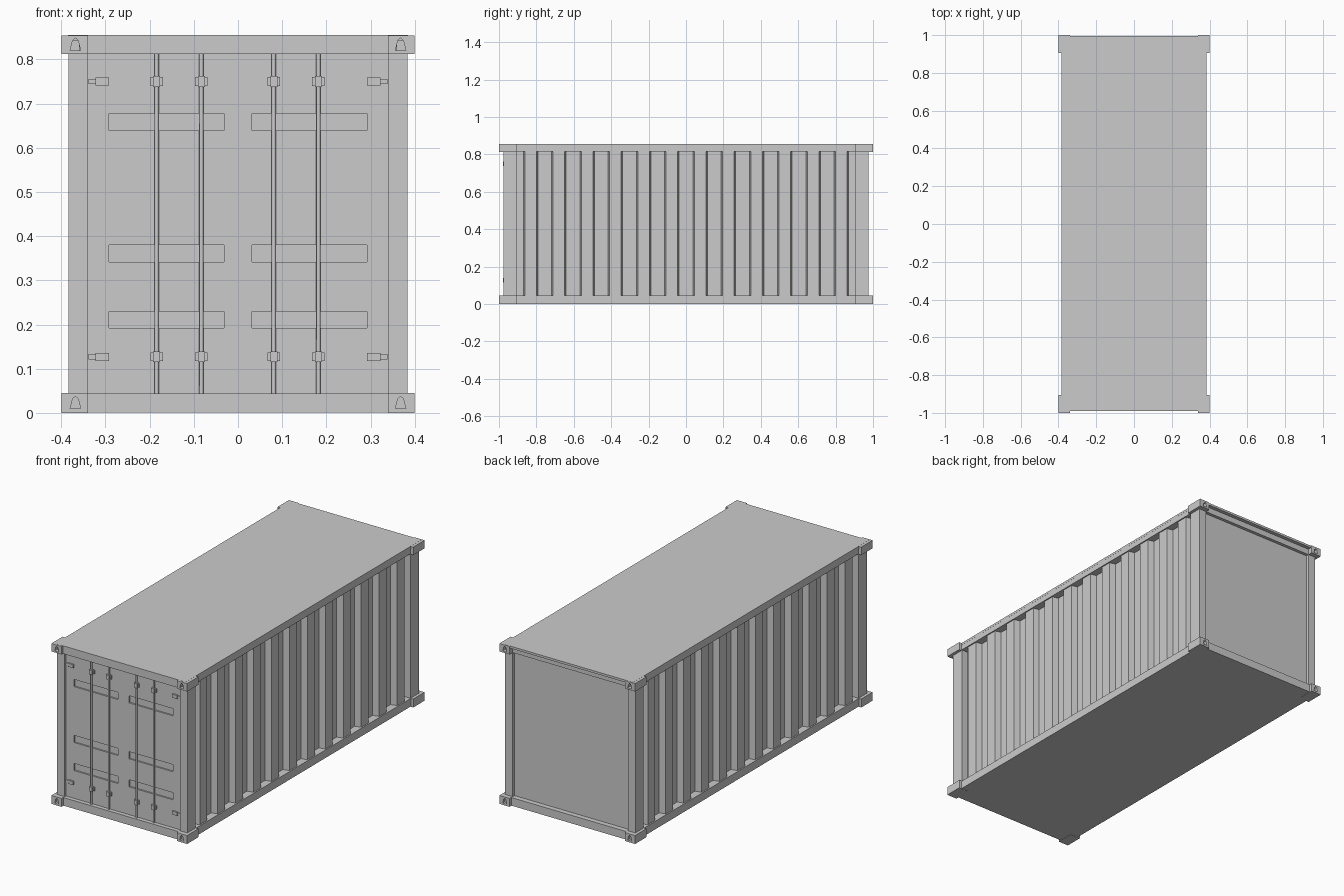
import bpy, bmesh, math
from mathutils import Matrix, Vector

if "Cube" in bpy.data.objects:
    bpy.data.objects.remove(bpy.data.objects["Cube"])

H = 0.855


def finish(name, bm):
    bmesh.ops.recalc_face_normals(bm, faces=bm.faces[:])
    mesh = bpy.data.meshes.new(name)
    bm.to_mesh(mesh)
    bm.free()
    ob = bpy.data.objects.new(name, mesh)
    bpy.context.collection.objects.link(ob)
    return ob


def add_box(bm, x0, x1, y0, y1, z0, z1):
    m = Matrix.Translation(((x0 + x1) / 2, (y0 + y1) / 2, (z0 + z1) / 2))
    m = m @ Matrix.Diagonal((x1 - x0, y1 - y0, z1 - z0, 1))
    bmesh.ops.create_cube(bm, size=1, matrix=m)


def boxes(name, specs):
    bm = bmesh.new()
    for s in specs:
        add_box(bm, *s)
    return finish(name, bm)


def add_prism(bm, pts, direction):
    face = bm.faces.new([bm.verts.new(p) for p in pts])
    ext = bmesh.ops.extrude_face_region(bm, geom=[face])
    new = [v for v in ext["geom"] if isinstance(v, bmesh.types.BMVert)]
    bmesh.ops.translate(bm, verts=new, vec=Vector(direction))


def cut(ob, cutter):
    mod = ob.modifiers.new("cut", 'BOOLEAN')
    mod.object = cutter
    mod.solver = 'EXACT'
    bpy.context.view_layer.objects.active = ob
    bpy.ops.object.modifier_apply(modifier=mod.name)
    bpy.data.objects.remove(cutter)


def mirrored(x0, x1, *rest):
    return [(x0, x1, *rest), (-x1, -x0, *rest)]


# Corrugated side walls as one closed extruded profile
inner, outer, ribs, pitch = 0.345, 0.378, 12, 0.151
side = [(inner, -0.93)]
for i in range(ribs):
    c = (i - (ribs - 1) / 2) * pitch
    side += [(inner, c - 0.039), (outer, c - 0.031), (outer, c + 0.031), (inner, c + 0.039)]
side.append((inner, 0.93))
profile = side + [(-x, y) for x, y in reversed(side)]
bm = bmesh.new()
add_prism(bm, [(x, y, 0.03) for x, y in profile], (0, 0, 0.79))
finish("corrugated_walls", bm)

# Roof, floor and frame rails
boxes("roof", [(-0.385, 0.385, -0.99, 0.995, 0.843, H)])
boxes("floor", [(-0.385, 0.385, -0.985, 0.985, 0.001, 0.044)])
boxes("top_side_rails", mirrored(0.33, 0.3845, -0.93, 0.93, 0.815, 0.85))
boxes("front_header", [(-0.36, 0.36, -0.989, -0.92, 0.812, 0.85)])
boxes("back_header", [(-0.36, 0.36, 0.92, 0.975, 0.812, 0.85)])

# Corner posts
posts = []
for y0, y1 in ((-0.975, -0.905), (0.905, 0.975)):
    posts += mirrored(0.34, 0.384, y0, y1, 0.03, 0.83)
boxes("corner_posts", posts)

# Corner castings with pointed lashing holes in both ends
castings, holes = [], bmesh.new()
for z0, z1 in ((0, 0.045), (0.812, H - 0.0005)):
    for s in (-1, 1):
        y0, y1 = sorted((s * 0.905, s * 1.0))
        castings += mirrored(0.34, 0.40, y0, y1, z0, z1)
        for sx in (-1, 1):
            cx, cz = sx * 0.368, (z0 + z1) / 2
            shape = [(-0.012, -0.013), (0.012, -0.013), (0.006, 0.010), (0, 0.015), (-0.006, 0.010)]
            add_prism(holes, [(cx + x, s * 1.02, cz + z) for x, z in shape], (0, -s * 0.04, 0))
cut(boxes("corner_castings", castings), finish("casting_hole_cutter", holes))

# Door end with six recessed bars, and plain back end
doors = boxes("doors", [(-0.345, 0.345, -0.963, -0.92, 0.04, 0.82)])
bars = []
for z in (0.211, 0.3605, 0.6585):
    bars += mirrored(0.032, 0.292, -1.0, -0.955, z - 0.019, z + 0.019)
cut(doors, boxes("door_bar_cutter", bars))
boxes("back_wall", [(-0.345, 0.345, 0.92, 0.958, 0.04, 0.82)])

# Locking rods, their brackets and the door hinges
rods, brackets, hinges = bmesh.new(), [], []
for x in (-0.184, -0.083, 0.081, 0.182):
    m = Matrix.Translation((x, -0.969, 0.428))
    bmesh.ops.create_cone(rods, cap_ends=True, segments=8, radius1=0.005, radius2=0.005,
                          depth=0.77, matrix=m)
    for z in (0.127, 0.75):
        brackets.append((x - 0.008, x + 0.008, -0.979, -0.96, z - 0.012, z + 0.012))
        brackets.append((x - 0.014, x + 0.014, -0.969, -0.96, z - 0.010, z + 0.010))
for z in (0.127, 0.75):
    hinges += mirrored(0.292, 0.338, -0.968, -0.96, z - 0.006, z + 0.006)
    hinges += mirrored(0.292, 0.322, -0.972, -0.96, z - 0.009, z + 0.009)
rod_ob = finish("locking_rods", rods)
boxes("rod_brackets", brackets)
boxes("door_hinges", hinges)
bpy.context.view_layer.objects.active = rod_ob
rod_ob.select_set(True)
bpy.ops.object.shade_smooth_by_angle(angle=math.radians(50))
